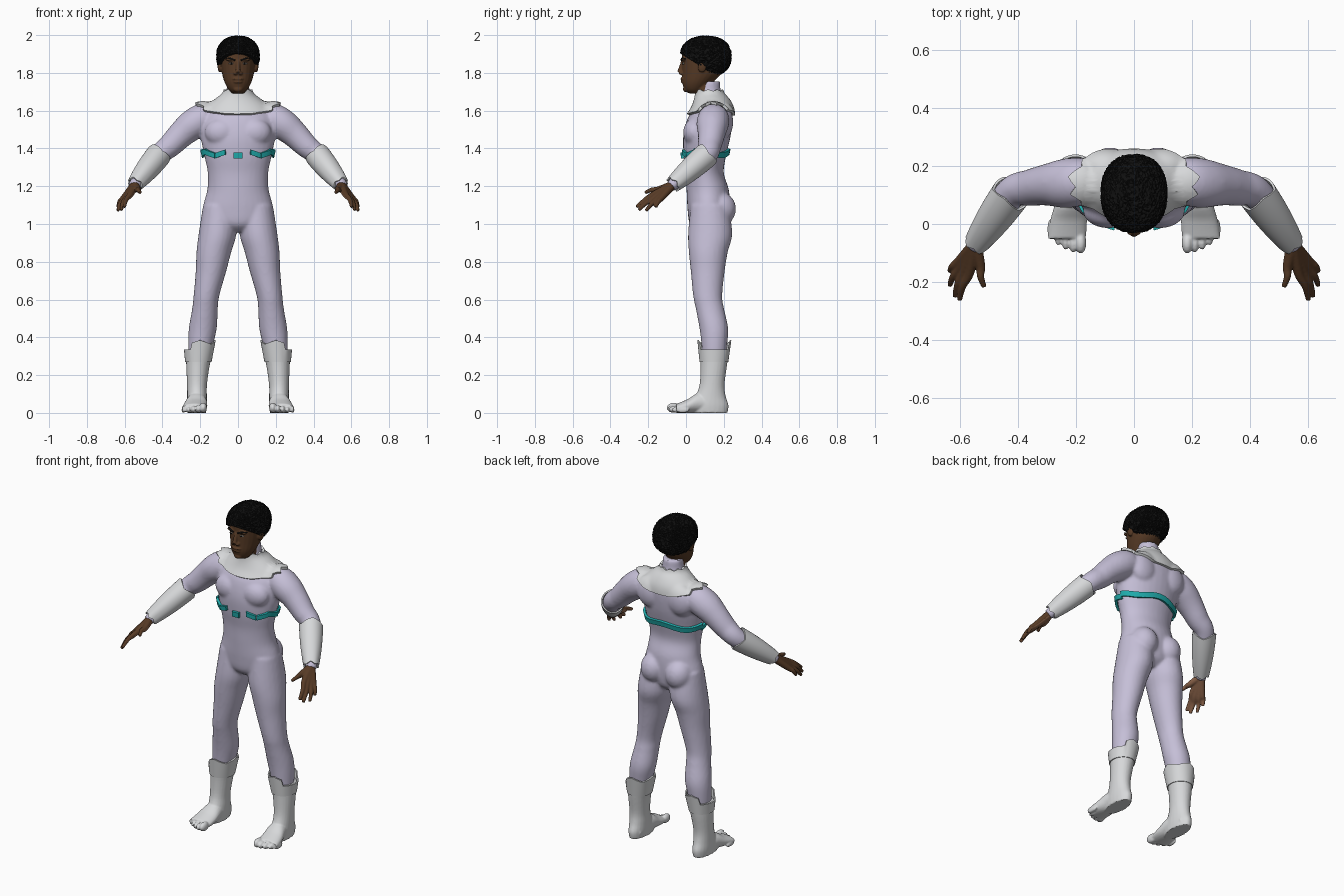
import bpy, bmesh, math, random
from mathutils import Vector, Matrix

random.seed(4)
if "Cube" in bpy.data.objects:
    bpy.data.objects.remove(bpy.data.objects["Cube"])


def material(name, *rgb):
    m = bpy.data.materials.new(name)
    m.use_nodes = True
    m.diffuse_color = (*rgb, 1)
    bsdf = next(n for n in m.node_tree.nodes if n.type == "BSDF_PRINCIPLED")
    bsdf.inputs["Base Color"].default_value = (*rgb, 1)
    return m


SUIT = material("lavender suit", .56, .52, .68)
WHITE = material("pale grey", .68, .69, .7)
TEAL = material("teal", .015, .42, .42)
SKIN = material("brown skin", .095, .043, .019)
PALM = material("palm skin", .25, .12, .065)
HAIR = material("black hair", .005, .005, .005)
EYE = material("eye white", .5, .45, .4)
SIDES = (("left", 1), ("right", -1))
made = []


def spline(points, steps=5):
    # Catmull-Rom resampling of centres and radii together
    p = [points[0], *points, points[-1]]
    out = []
    for a, b, c, d in zip(p, p[1:], p[2:], p[3:]):
        for k in range(steps):
            t = k / steps
            out.append(b + (c - a) * (t / 2) + (a * 2 - b * 5 + c * 4 - d) * (t * t / 2)
                       + (b * 3 - a - c * 3 + d) * (t ** 3 / 2))
    return out + [points[-1]]


def frame(n):
    b = n.cross(Vector((1, 0, 0))).normalized()
    return b.cross(n), b


def tube(bm, rings, axis=None, side=1, sides=24):
    # closed loft through rings of x, y, z, half width, half depth
    pts = spline([Vector(r) for r in rings])
    centres = [Vector(p[:3]) for p in pts]
    loops = []
    for i, p in enumerate(pts):
        n = axis or (centres[min(i + 1, len(pts) - 1)] - centres[max(i - 1, 0)]).normalized()
        u, v = frame(n)
        loop = []
        for k in range(sides):
            a = math.tau * k / sides
            co = centres[i] + u * (max(p[3], .002) * math.cos(a)) + v * (max(p[4], .002) * math.sin(a))
            co.x *= side
            loop.append(bm.verts.new(co))
        loops.append(loop)
    for a, b in zip(loops, loops[1:]):
        for k in range(sides):
            j = (k + 1) % sides
            bm.faces.new((a[k], a[j], b[j], b[k]))
    bm.faces.new(loops[0][::-1])
    bm.faces.new(loops[-1])


def blob(bm, centre, radii, side=1):
    place = Matrix.Translation((centre[0] * side, *centre[1:]))
    bmesh.ops.create_icosphere(bm, subdivisions=3, radius=1, matrix=place @ Matrix.Diagonal((*radii, 1)))


def finish(name, bm, mat, voxel=0, smooth=4, target=None, thick=0):
    # turn the mesh into an object and apply its modifiers
    bmesh.ops.recalc_face_normals(bm, faces=bm.faces)
    me = bpy.data.meshes.new(name)
    bm.to_mesh(me)
    bm.free()
    ob = bpy.data.objects.new(name, me)
    bpy.context.scene.collection.objects.link(ob)
    if voxel:
        m = ob.modifiers.new("fuse", "REMESH")
        m.mode, m.voxel_size = "VOXEL", voxel
        m = ob.modifiers.new("soften", "SMOOTH")
        m.factor, m.iterations = .5, smooth
    if target:
        m = ob.modifiers.new("fit", "SHRINKWRAP")
        m.target, m.wrap_mode, m.offset = target, "ABOVE_SURFACE", .009
    if thick:
        m = ob.modifiers.new("thickness", "SOLIDIFY")
        m.thickness, m.offset = thick, 0
    ob.data = bpy.data.meshes.new_from_object(ob.evaluated_get(bpy.context.evaluated_depsgraph_get()))
    ob.modifiers.clear()
    ob.data.name = name
    ob.data.materials.clear()
    ob.data.materials.append(mat)
    made.append(ob)
    return ob


def sheet(name, func, nu, nv, mat, target=None, thick=.01, side=1):
    # thin cloth piece from a function of u and v
    bm = bmesh.new()
    grid = []
    for i in range(nu + 1):
        col = [Vector(func(i / nu, j / nv)) for j in range(nv + 1)]
        grid.append([bm.verts.new((c.x * side, c.y, c.z)) for c in col])
    for a, b in zip(grid, grid[1:]):
        for j in range(nv):
            bm.faces.new((a[j], b[j], b[j + 1], a[j + 1]))
    bmesh.ops.remove_doubles(bm, verts=bm.verts, dist=.0002)
    return finish(name, bm, mat, target=target, thick=thick)


def zigzag(u, teeth):
    return abs((u * teeth) % 1 - .5) * 2


UP = Vector((0, 0, 1))

# bodysuit: trunk and neck, then chest, seat, arms and legs
bm = bmesh.new()
trunk = [(.96, .12, .06, .06), (1, .12, .15, .1), (1.08, .12, .185, .112), (1.18, .115, .163, .112),
         (1.27, .1, .16, .1), (1.36, .1, .178, .112), (1.46, .11, .197, .125), (1.55, .125, .195, .12),
         (1.61, .14, .16, .1), (1.655, .137, .105, .08), (1.69, .125, .066, .062), (1.755, .125, .058, .055)]
tube(bm, [(0, y, z, rx, ry) for z, y, rx, ry in trunk], UP, sides=32)
for name, s in SIDES:
    blob(bm, (.088, .045, 1.485), (.088, .06, .075), s)
    blob(bm, (.1, .2, 1.54), (.085, .05, .09), s)
    blob(bm, (.083, .18, 1.08), (.08, .085, .09), s)
    tube(bm, [(.1, .14, 1.555, .07, .07), (.18, .145, 1.555, .083, .083), (.24, .14, 1.525, .082, .085),
              (.3, .135, 1.475, .072, .072), (.36, .125, 1.415, .063, .063), (.42, .11, 1.365, .055, .055),
              (.485, .02, 1.285, .05, .05), (.555, -.082, 1.197, .029, .029)], side=s)
    tube(bm, [(.095, .125, 1.1, .09, .1), (.108, .128, .95, .1, .117), (.128, .118, .85, .092, .103),
              (.143, .115, .75, .081, .09), (.167, .115, .62, .068, .077), (.175, .127, .55, .068, .075),
              (.186, .147, .45, .074, .076), (.198, .15, .36, .066, .068), (.21, .147, .24, .05, .056)],
         UP, s)
body = finish("bodysuit", bm, SUIT, .009, 5)


# jagged collar draped over the shoulders
def collar(u, v):
    a = u * math.tau
    across = abs(math.sin(a))
    hem = 1.59 + .055 * across ** 3 - (.015 if math.cos(a) < 0 else 0)
    reach = 1 + (.14 * zigzag(u, 14) if across > .6 else .03 * zigzag(u, 6))
    return ((.07 + (.2 * reach - .07) * v) * math.sin(a),
            .13 - (.065 + .07 * v) * math.cos(a),
            1.7 + (hem - 1.7) * v + .012 * zigzag(u, 9) * (1 - v))


sheet("collar", collar, 112, 12, WHITE, body, .014)


# teal chest band: one long piece behind, short tabs in front
def band(name, a0, a1, z0, z1, half, wave=0, side=1):
    def point(u, v):
        a = a0 + (a1 - a0) * u
        z = z0 + (z1 - z0) * u + half * (2 * v - 1) + wave * math.cos(a * 4)
        return (.19 * math.sin(a), .105 - .13 * math.cos(a), z)
    sheet(name, point, max(4, int((a1 - a0) * 16)), 4, TEAL, body, .014, side)


band("band_front_tab", -.12, .12, 1.362, 1.362, .016)
band("band_back", 1.65, math.tau - 1.65, 1.372, 1.372, .016, .009)
for name, s in SIDES:
    band(name + "_band_inner_tab", .36, .68, 1.38, 1.362, .014, side=s)
    band(name + "_band_outer_tab", .7, 1.15, 1.362, 1.384, .014, side=s)
    band(name + "_band_side_tab", 1.1, 1.66, 1.384, 1.365, .015, side=s)

# boots with toes, and their notched cuffs
for name, s in SIDES:
    bm = bmesh.new()
    tube(bm, [(.203, .15, .33, .074, .077), (.212, .147, .25, .062, .07), (.217, .138, .15, .053, .066),
              (.217, .13, .09, .052, .08), (.217, .12, .04, .052, .105), (.217, .12, 0, .048, .1)], UP, s)
    tube(bm, [(.215, .19, .035, .04, .035), (.218, .08, .054, .053, .054), (.226, .01, .036, .064, .037),
              (.232, -.05, .024, .066, .024)], Vector((0, -1, 0)), s)
    for k in range(5):
        size = .023 - .002 * k if k else .027
        blob(bm, (.184 + .026 * k, -.066 + .003 * k * k, size), (size * .72, .036, size), s)
    finish(name + "_boot", bm, WHITE, .005, 3)

    def cuff(u, v):
        a = u * math.tau
        top = .335 if math.sin(a) > .55 else .365 + .02 * zigzag(u, 4)
        z = .27 + (top - .27) * v
        r = .066 + .014 * v
        return (.21 - .008 * v + r * math.sin(a), .148 + .002 * v - (r + .006) * math.cos(a), z)

    sheet(name + "_boot_cuff", cuff, 48, 4, WHITE, thick=.008, side=s)

    # forearm sleeve with ragged ends
    elbow, wrist = Vector((.417, .114, 1.369)), Vector((.548, -.072, 1.206))
    fu, fv = frame((wrist - elbow).normalized())

    def sleeve(u, v):
        a = u * math.tau
        t = v + .09 * zigzag(u, 3) * (1 - v) - .05 * zigzag(u, 5) * v
        r = .063 - .003 * v - .021 * v * v
        return elbow.lerp(wrist, t) + (fu * math.cos(a) + fv * math.sin(a)) * r

    sheet(name + "_sleeve", sleeve, 45, 10, WHITE, thick=.008, side=s)

    # hand: one tapered tube per finger, fused at the palm
    bm = bmesh.new()
    for knuckle, tip in [((.568, -.168, 1.158), (.602, -.262, 1.09)), ((.586, -.165, 1.142), (.618, -.25, 1.074)),
                         ((.6, -.15, 1.134), (.636, -.212, 1.07)), ((.605, -.13, 1.138), (.636, -.162, 1.088)),
                         ((.53, -.145, 1.183), (.517, -.217, 1.166))]:
        k, t = Vector(knuckle), Vector(tip)
        mid = k.lerp(t, .5) + Vector((.006, 0, .006))
        tube(bm, [(.548, -.07, 1.207, .023, .023), (*k, .017, .017), (*mid, .0125, .0125), (*t, .009, .009)],
             side=s, sides=12)
    hand = finish(name + "_hand", bm, SKIN, .004, 4)
    hand.data.materials.append(PALM)
    inward = Vector((-.68 * s, .24, -.69))
    for f in hand.data.polygons:
        f.material_index = int(f.normal.dot(inward) > .4)

# head: skull, neck, nose, lips, brow ridge and ears
bm = bmesh.new()
skull = [(1.692, .045, .028, .032), (1.712, .045, .05, .053), (1.75, .06, .071, .08), (1.8, .085, .085, .106),
         (1.86, .095, .092, .116), (1.92, .1, .094, .118), (1.965, .105, .07, .09), (1.98, .105, .03, .04)]
tube(bm, [(0, y, z, rx, ry) for z, y, rx, ry in skull], UP)
tube(bm, [(0, .1, 1.69, .055, .055), (0, .095, 1.78, .055, .055)], UP)
tube(bm, [(0, -.016, 1.862, .011, .01), (0, -.027, 1.825, .011, .012), (0, -.034, 1.802, .016, .013)])
blob(bm, (0, -.018, 1.768), (.029, .012, .008))
blob(bm, (0, -.016, 1.753), (.025, .012, .008))
blob(bm, (0, -.002, 1.714), (.025, .014, .016))
for name, s in SIDES:
    blob(bm, (.014, -.026, 1.798), (.011, .012, .009), s)
    blob(bm, (.035, -.011, 1.871), (.03, .013, .009), s)
    blob(bm, (.096, .085, 1.835), (.012, .024, .033), s)
finish("head", bm, SKIN, .0045, 3)

# eyes and eyebrows
for name, s in SIDES:
    for part, mat, centre, radii in [("eye", EYE, (.036, -.013, 1.85), (.014, .006, .005)),
                                     ("iris", HAIR, (.035, -.017, 1.85), (.006, .004, .005))]:
        bm = bmesh.new()
        blob(bm, centre, radii, s)
        finish(name + "_" + part, bm, mat)
    bm = bmesh.new()
    tube(bm, [(.014, -.024, 1.866, .004, .004), (.04, -.021, 1.876, .005, .005), (.064, -.002, 1.874, .003, .003)],
         side=s, sides=8)
    finish(name + "_eyebrow", bm, HAIR)

# short curly hair, trimmed along a sloping hairline
bm = bmesh.new()
bmesh.ops.create_icosphere(bm, subdivisions=6, radius=1)
for v in bm.verts:
    d = [math.copysign(abs(c) ** .88, c) for c in v.co]
    v.co = Vector((d[0] * .113, .105 + d[1] * .134, 1.887 + d[2] * .108))
bmesh.ops.bisect_plane(bm, geom=bm.verts[:] + bm.edges[:] + bm.faces[:], plane_co=(0, 0, 1.885),
                       plane_no=(0, .65, 1), clear_inner=True)
bmesh.ops.holes_fill(bm, edges=[e for e in bm.edges if e.is_boundary])
heart = Vector((0, .105, 1.887))
for v in bm.verts:
    v.co = heart + (v.co - heart) * random.uniform(.97, 1.035)
finish("hair", bm, HAIR)

# smooth shading that keeps the cloth edges crisp
bpy.ops.object.select_all(action="DESELECT")
for ob in made:
    ob.select_set(True)
bpy.context.view_layer.objects.active = body
bpy.ops.object.shade_smooth_by_angle(angle=math.radians(45))
